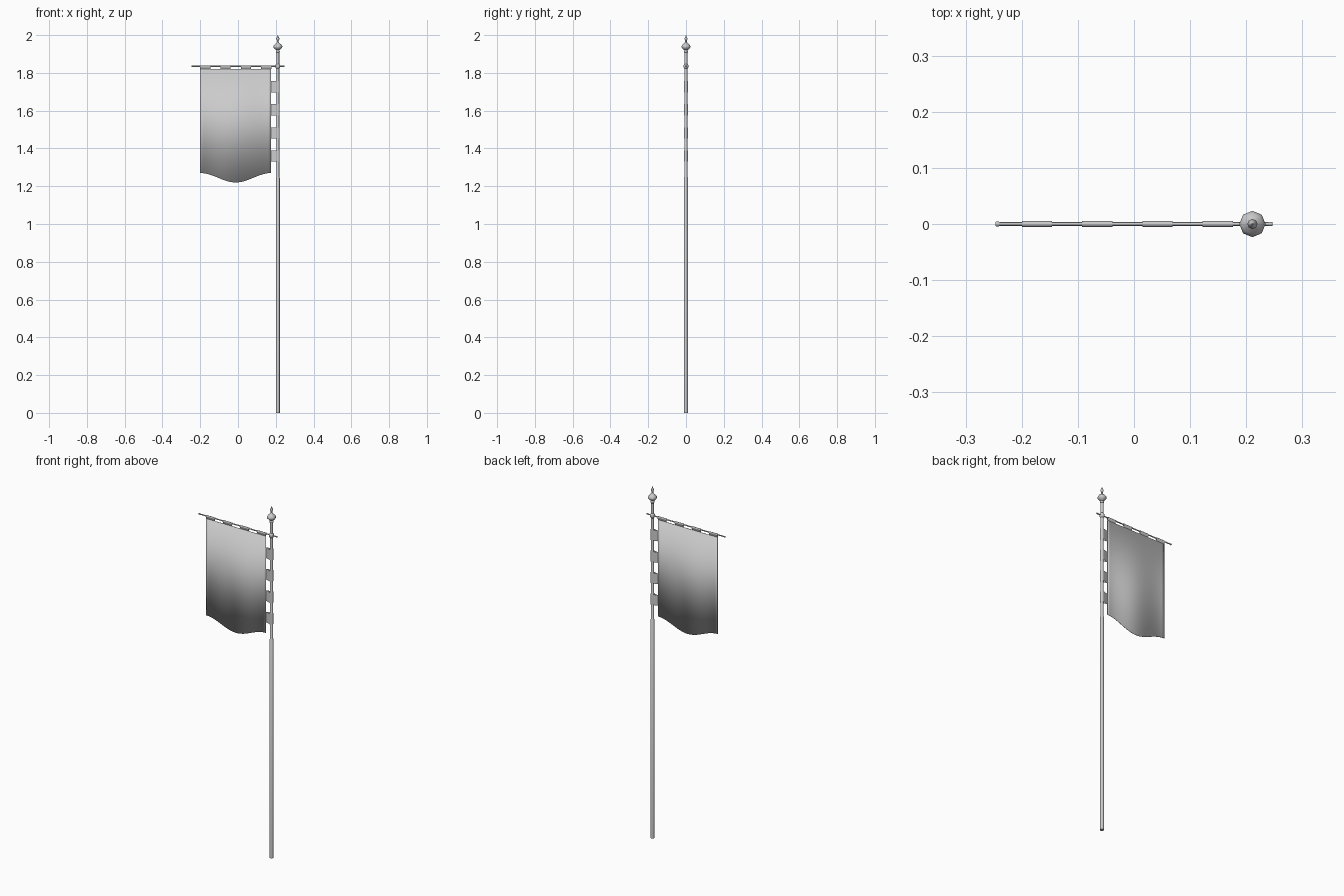
import bpy, bmesh, math
from mathutils import Vector

if "Cube" in bpy.data.objects:
    bpy.data.objects.remove(bpy.data.objects["Cube"])

POLE_X, BAR_Z = 0.211, 1.835
LEFT, RIGHT, TOP = -0.2, 0.176, 1.82


def finish(bm, name, angle=60):
    bmesh.ops.recalc_face_normals(bm, faces=bm.faces)
    me = bpy.data.meshes.new(name)
    bm.to_mesh(me)
    bm.free()
    ob = bpy.data.objects.new(name, me)
    bpy.context.collection.objects.link(ob)
    bpy.ops.object.select_all(action='DESELECT')
    bpy.context.view_layer.objects.active = ob
    ob.select_set(True)
    bpy.ops.object.shade_smooth_by_angle(angle=math.radians(angle))
    return ob


def lathe(name, profile, place, sides=8):
    """Rings of (radius, height) placed by place(a, b, height), capped at both ends."""
    bm = bmesh.new()
    rings = []
    for r, h in profile:
        rings.append([bm.verts.new(place(r * math.cos(2 * math.pi * i / sides),
                                         r * math.sin(2 * math.pi * i / sides), h))
                      for i in range(sides)])
    for a, b in zip(rings, rings[1:]):
        for i in range(sides):
            j = (i + 1) % sides
            bm.faces.new((a[i], a[j], b[j], b[i]))
    bm.faces.new(rings[0])
    bm.faces.new(rings[-1])
    return finish(bm, name)


def strap(name, length, radius, lo, hi, place):
    """Cloth loop: from the flag edge (u=0) around a rod centred at u=length."""
    bm = bmesh.new()
    pts = [(0, 0)]
    for i in range(9):
        a = math.radians(-120 + 30 * i)
        pts.append((length + radius * math.cos(a), radius * math.sin(a)))
    ends = [[bm.verts.new(place(u, v, w)) for u, v in pts] for w in (lo, hi)]
    n = len(pts)
    for i in range(n):
        j = (i + 1) % n
        bm.faces.new((ends[0][i], ends[0][j], ends[1][j], ends[1][i]))
    return finish(bm, name)


def upright(a, b, h):
    return Vector((POLE_X + a, b, h))


def sideways(a, b, h):
    return Vector((h, a, BAR_Z + b))


# Pole with a thinner upper shaft
lathe("pole", [(0.0105, 0), (0.0105, 1.243), (0.008, 1.247), (0.008, 1.915)], upright)

# Ring that holds the crossbar
lathe("bar_ring", [(0.008, 1.822), (0.0125, 1.828), (0.0125, 1.842), (0.008, 1.848)], upright)

# Finial: collar, flattened ball, neck and spear tip
lathe("finial", [(0.008, 1.907), (0.011, 1.911), (0.011, 1.916), (0.007, 1.920),
                 (0.015, 1.925), (0.023, 1.934), (0.0235, 1.941), (0.018, 1.950),
                 (0.009, 1.957), (0.005, 1.962), (0.004, 1.970), (0.009, 1.981),
                 (0.004, 1.991), (0.0008, 2.0)], upright)

# Crossbar with end knobs
lathe("crossbar", [(0.003, -0.247), (0.0045, -0.245), (0.0045, -0.241), (0.0033, -0.239),
                   (0.0033, 0.239), (0.004, 0.241), (0.004, 0.245), (0.003, 0.247)], sideways)

# Flag cloth with a sagging lower edge
bm = bmesh.new()
columns = []
for i in range(25):
    t = i / 24
    z = 1.27 - 0.05 * (0.5 - 0.5 * math.cos(2 * math.pi * t))
    x = LEFT + (RIGHT - LEFT) * t
    columns.append((bm.verts.new((x, 0, z)), bm.verts.new((x, 0, TOP))))
for a, b in zip(columns, columns[1:]):
    bm.faces.new((a[0], b[0], b[1], a[1]))
flag = finish(bm, "flag", 30)
solid = flag.modifiers.new("thickness", 'SOLIDIFY')
solid.thickness = 0.002
solid.offset = 0

# Cloth loops on the crossbar and on the pole
for i in range(4):
    x = LEFT + 0.1075 * i
    strap(f"bar_loop_{i + 1}", BAR_Z - TOP, 0.005, x, x + 0.054,
          lambda u, v, w: Vector((w, v, TOP + u)))
    z = 1.33 + 0.1222 * i
    strap(f"pole_loop_{i + 1}", POLE_X - RIGHT, 0.0098, z, z + 0.06,
          lambda u, v, w: Vector((RIGHT + u, v, w)))
